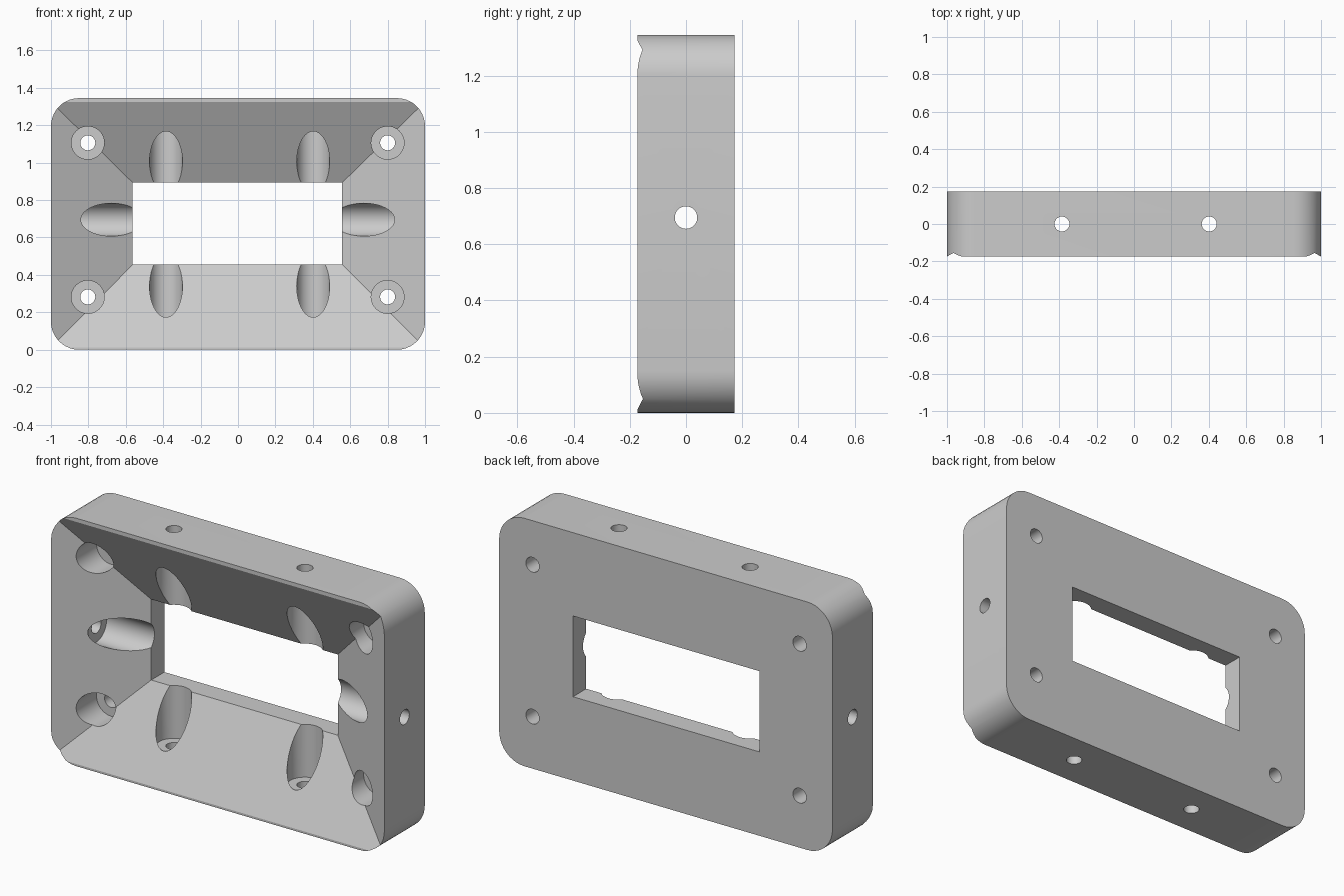
import bpy
import bmesh
import math
from mathutils import Vector

if "Cube" in bpy.data.objects:
    bpy.data.objects.remove(bpy.data.objects["Cube"], do_unlink=True)

HEIGHT, HALF_DEPTH, MID_Z = 1.345, 0.173, 0.695
BORE_R, HOLE_R = 0.088, 0.04

grey = bpy.data.materials.new("plain grey")
grey.use_nodes = True
colour = (0.6, 0.6, 0.6, 1)
grey.diffuse_color = colour
grey.node_tree.nodes["Principled BSDF"].inputs["Base Color"].default_value = colour


def add_object(name, bm):
    bmesh.ops.recalc_face_normals(bm, faces=bm.faces)
    mesh = bpy.data.meshes.new(name)
    bm.to_mesh(mesh)
    bm.free()
    mesh.materials.append(grey)
    obj = bpy.data.objects.new(name, mesh)
    bpy.context.collection.objects.link(obj)
    return obj


def loft(name, front, back):
    """Solid between two rectangles (x0, x1, z0, z1, y)."""
    bm = bmesh.new()
    loops = []
    for x0, x1, z0, z1, y in (front, back):
        corners = ((x0, z0), (x1, z0), (x1, z1), (x0, z1))
        loops.append([bm.verts.new((x, y, z)) for x, z in corners])
    a, b = loops
    bm.faces.new(a)
    bm.faces.new(b)
    for i in range(4):
        j = (i + 1) % 4
        bm.faces.new((a[i], a[j], b[j], b[i]))
    return add_object(name, bm)


def rod(name, start, end, radius):
    """Cylinder running from start to end."""
    start, end = Vector(start), Vector(end)
    axis = end - start
    bm = bmesh.new()
    bmesh.ops.create_cone(bm, cap_ends=True, segments=40, radius1=radius,
                          radius2=radius, depth=axis.length)
    turn = Vector((0, 0, 1)).rotation_difference(axis).to_matrix()
    bmesh.ops.rotate(bm, verts=bm.verts, matrix=turn)
    bmesh.ops.translate(bm, verts=bm.verts, vec=(start + end) / 2)
    return add_object(name, bm)


# Block with rounded corners
frame = loft("mounting_frame", (-1, 1, 0, HEIGHT, -HALF_DEPTH), (-1, 1, 0, HEIGHT, HALF_DEPTH))
bm = bmesh.new()
bm.from_mesh(frame.data)
corners = [e for e in bm.edges if abs(e.verts[0].co.y - e.verts[1].co.y) > HALF_DEPTH]
bmesh.ops.bevel(bm, geom=corners, offset=0.15, segments=10, profile=0.5, affect='EDGES')
bm.to_mesh(frame.data)
bm.free()

# Rectangular window and the sloping funnel that leads to it
window = (-0.563, 0.557, 0.455, 0.893)
mouth = (-0.999, 0.999, 0.012, 1.325)
lip_y = 0.06
extra = 0.03 / (lip_y + HALF_DEPTH)
wide = tuple(m + (m - w) * extra for m, w in zip(mouth, window))
cutters = [
    loft("funnel_cutter", wide + (-HALF_DEPTH - 0.03,), window + (lip_y,)),
    loft("window_cutter", window + (0.0,), window + (0.3,)),
]

# Counterbored screw holes through the four corners
for x in (-0.803, 0.8):
    for z in (0.282, 1.106):
        cutters.append(rod("corner_bore_cutter", (x, -0.3, z), (x, lip_y, z), BORE_R))
        cutters.append(rod("corner_hole_cutter", (x, 0, z), (x, 0.3, z), HOLE_R))

# Screw holes through the left and right walls
for side in (-1, 1):
    cutters.append(rod("side_bore_cutter", (side * 0.45, 0, MID_Z), (side * 0.85, 0, MID_Z), BORE_R))
    cutters.append(rod("side_hole_cutter", (side * 0.7, 0, MID_Z), (side * 1.1, 0, MID_Z), HOLE_R))

# Screw holes through the top and bottom walls
for x in (-0.385, 0.402):
    for bore_end, hole_end in ((1.185, HEIGHT + 0.1), (0.168, -0.1)):
        cutters.append(rod("wall_bore_cutter", (x, 0, 0.675), (x, 0, bore_end), BORE_R))
        cutters.append(rod("wall_hole_cutter", (x, 0, 0.675), (x, 0, hole_end), HOLE_R))

# Cut everything out and remove the helpers
bpy.ops.object.select_all(action='DESELECT')
frame.select_set(True)
bpy.context.view_layer.objects.active = frame
for cutter in cutters:
    cutter.hide_render = True
    mod = frame.modifiers.new("cut", 'BOOLEAN')
    mod.operation = 'DIFFERENCE'
    mod.solver = 'EXACT'
    mod.object = cutter
    bpy.ops.object.modifier_apply(modifier=mod.name)
for cutter in cutters:
    bpy.data.objects.remove(cutter, do_unlink=True)

bpy.ops.object.shade_smooth_by_angle(angle=math.radians(20))
